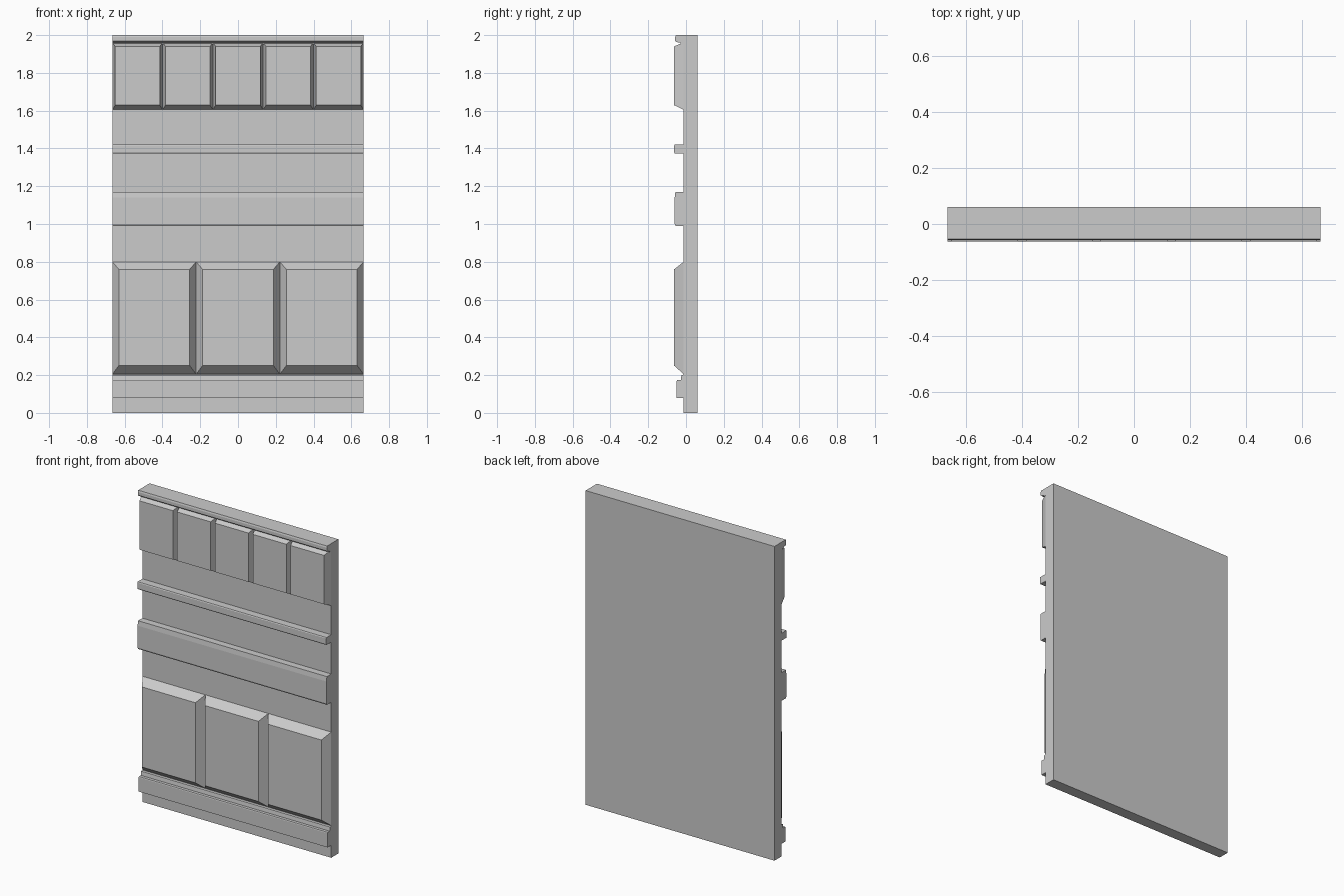
import bpy, bmesh

if "Cube" in bpy.data.objects:
    bpy.data.objects.remove(bpy.data.objects["Cube"], do_unlink=True)

HALF = 0.665    # half width of the wall
FACE = -0.012   # wall front plane
BACK = 0.06
PROUD = -0.063  # front plane of the raised panels

grey = bpy.data.materials.new("plain grey")
grey.use_nodes = True
grey.diffuse_color = (0.6, 0.6, 0.6, 1)
grey.node_tree.nodes["Principled BSDF"].inputs["Base Color"].default_value = (0.6, 0.6, 0.6, 1)


def finish(name, bm):
    bmesh.ops.recalc_face_normals(bm, faces=bm.faces)
    mesh = bpy.data.meshes.new(name)
    bm.to_mesh(mesh)
    bm.free()
    mesh.materials.append(grey)
    obj = bpy.data.objects.new(name, mesh)
    bpy.context.collection.objects.link(obj)
    return obj


def strip(name, profile):
    """Extrude a (y, z) profile across the full width."""
    bm = bmesh.new()
    face = bm.faces.new([bm.verts.new((-HALF, y, z)) for y, z in profile])
    out = bmesh.ops.extrude_face_region(bm, geom=[face])
    moved = [v for v in out["geom"] if isinstance(v, bmesh.types.BMVert)]
    bmesh.ops.translate(bm, verts=moved, vec=(2 * HALF, 0, 0))
    return finish(name, bm)


def panel(name, x0, x1, z0, z1, side, low, high):
    """Raised block with sloping borders, sunk slightly into the wall."""
    bm = bmesh.new()
    rings = []
    for y, s, b, t in ((FACE + 0.01, 0, 0, 0), (FACE, 0, 0, 0), (PROUD, side, low, high)):
        rings.append([bm.verts.new(p) for p in (
            (x0 + s, y, z0 + b), (x1 - s, y, z0 + b),
            (x1 - s, y, z1 - t), (x0 + s, y, z1 - t))])
    for a, b in zip(rings, rings[1:]):
        for i in range(4):
            j = (i + 1) % 4
            bm.faces.new((a[i], a[j], b[j], b[i]))
    bm.faces.new(rings[0])
    bm.faces.new(rings[-1])
    return finish(name, bm)


def panel_row(name, count, z0, z1, side, low, high):
    width = 2 * HALF / count
    for i in range(count):
        x = -HALF + i * width
        panel(f"{name}_{i + 1}", x, x + width, z0, z1, side, low, high)


# Wall slab
strip("wall_slab", [(BACK, 0), (BACK, 2), (FACE, 2), (FACE, 0)])

# Horizontal mouldings, each let into the slab
IN = FACE + 0.01
strip("top_lip", [(IN, 2), (-0.054, 2), (-0.057, 1.99), (-0.057, 1.97),
                  (-0.05, 1.963), (-0.03, 1.96), (-0.025, 1.95), (IN, 1.95)])
strip("upper_rail", [(IN, 1.42), (-0.06, 1.42), (-0.063, 1.415),
                     (-0.063, 1.38), (-0.06, 1.373), (IN, 1.373)])
strip("middle_rail", [(IN, 1.17), (-0.056, 1.17), (-0.06, 1.14),
                      (-0.06, 1.0), (-0.055, 0.99), (IN, 0.99)])
strip("base_step", [(IN, 0.205), (-0.024, 0.2), (-0.028, 0.17), (IN, 0.17)])
strip("base_rail", [(IN, 0.175), (-0.047, 0.175), (-0.049, 0.17),
                    (-0.049, 0.08), (IN, 0.08)])

# Raised panels
panel_row("upper_panel", 5, 1.605, 1.962, 0.015, 0.024, 0.022)
panel_row("lower_panel", 3, 0.205, 0.8, 0.034, 0.045, 0.04)
